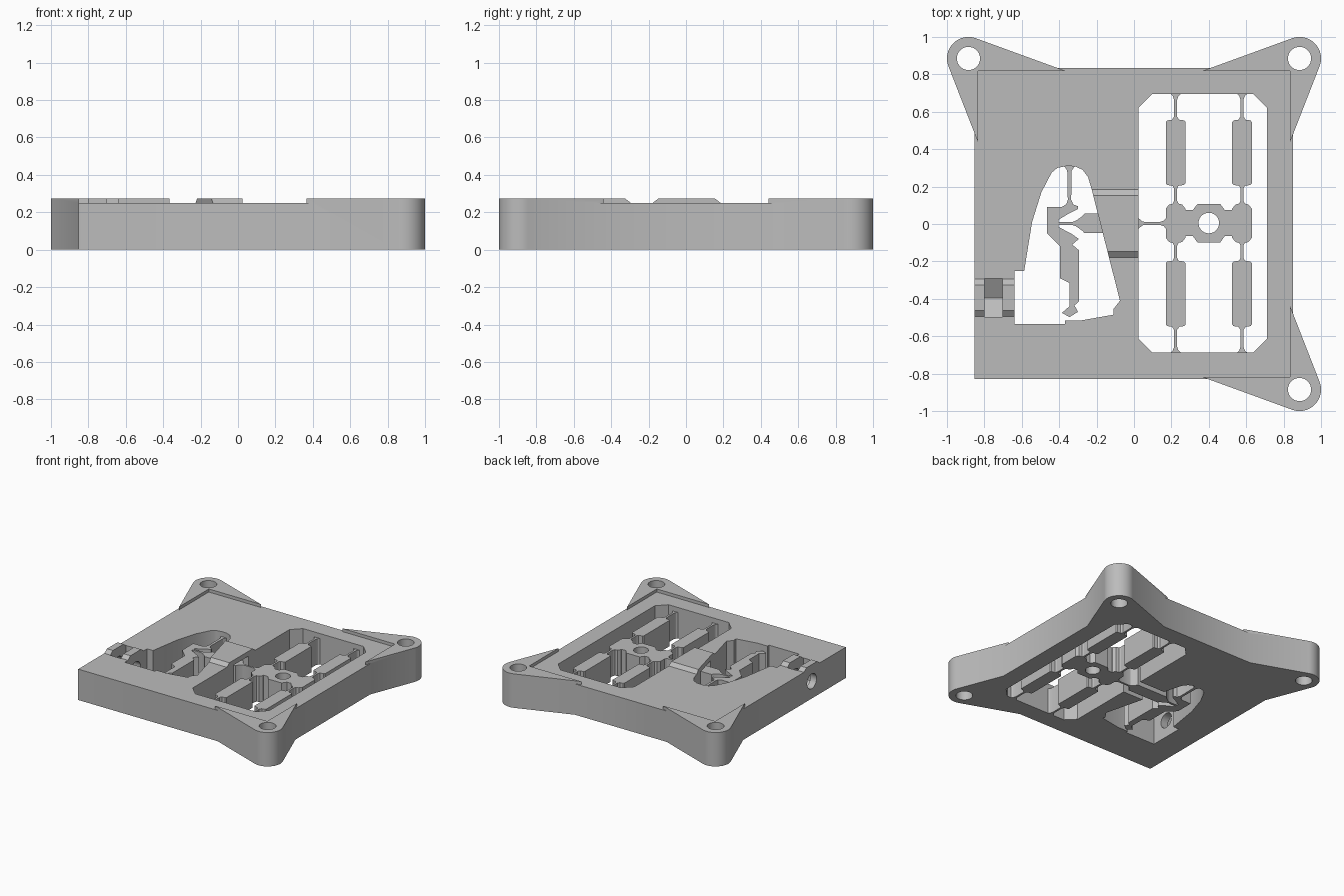
import bpy, bmesh, math
from mathutils import Vector, Matrix

cube = bpy.data.objects.get("Cube")
if cube:
    bpy.data.objects.remove(cube, do_unlink=True)

TOP, RAISED, STAGE = 0.25, 0.275, 0.21

grey = bpy.data.materials.new("machined_grey")
grey.use_nodes = True
grey.diffuse_color = (0.5, 0.5, 0.5, 1)
grey.node_tree.nodes["Principled BSDF"].inputs["Base Color"].default_value = (0.5, 0.5, 0.5, 1)


def prism(name, outline, low, high, axis="z"):
    """Extrude a closed outline; axis x takes outline points as (y, z)."""
    bm = bmesh.new()
    place = (lambda p, h: (p[0], p[1], h)) if axis == "z" else (lambda p, h: (h, p[0], p[1]))
    face = bm.faces.new([bm.verts.new(place(p, low)) for p in outline])
    ext = bmesh.ops.extrude_face_region(bm, geom=[face])
    step = (0, 0, high - low) if axis == "z" else (high - low, 0, 0)
    bmesh.ops.translate(bm, vec=step, verts=[g for g in ext["geom"] if isinstance(g, bmesh.types.BMVert)])
    bmesh.ops.recalc_face_normals(bm, faces=bm.faces)
    mesh = bpy.data.meshes.new(name)
    bm.to_mesh(mesh)
    bm.free()
    ob = bpy.data.objects.new(name, mesh)
    mesh.materials.append(grey)
    bpy.context.collection.objects.link(ob)
    return ob


def combine(target, tool, operation):
    """Apply a boolean and discard the tool."""
    mod = target.modifiers.new(operation, "BOOLEAN")
    mod.operation, mod.object, mod.solver = operation, tool, "EXACT"
    bpy.context.view_layer.objects.active = target
    bpy.ops.object.modifier_apply(modifier=mod.name)
    bpy.data.objects.remove(tool, do_unlink=True)


def rect(x0, x1, y0, y1):
    return [(x0, y0), (x1, y0), (x1, y1), (x0, y1)]


def arc(cx, cy, r, start, end, steps):
    return [(cx + r * math.cos(start + (end - start) * i / steps),
             cy + r * math.sin(start + (end - start) * i / steps)) for i in range(steps + 1)]


def circle(cx, cy, r, n=40):
    return arc(cx, cy, r, 0, math.tau * (n - 1) / n, n - 1)


def tangent_angle(centre, r, tip, side):
    d = Vector(tip) - Vector(centre)
    return math.atan2(d.y, d.x) + side * math.acos(r / d.length)


# Base plate
plate = prism("base_plate", rect(-0.852, 0.85, -0.83, 0.835), 0, TOP)

# Three mounting ears with raised tops, tangent to a round end
centre, radius = (0.885, 0.885), 0.115
tip_a, tip_b = (0.365, 0.818), (0.835, 0.44)
start = tangent_angle(centre, radius, tip_b, 1)
end = tangent_angle(centre, radius, tip_a, -1) % math.tau
ear = [tip_b] + arc(*centre, radius, start, end, 24) + [tip_a, (0.835, 0.818)]
corners = [(1, 1), (-1, 1), (1, -1)]
for sx, sy in corners:
    combine(plate, prism("ear", [(x * sx, y * sy) for x, y in ear], 0, RAISED), "UNION")
for sx, sy in corners:
    combine(plate, prism("hole", circle(0.885 * sx, 0.885 * sy, 0.062), -0.1, 0.5), "DIFFERENCE")


# Chamfered bridge over the coupling and chamfered boss over the screw
def ridge(y0, y1):
    return [(y0, 0.2), (y0, TOP), (y0 + 0.032, RAISED), (y1 - 0.032, RAISED), (y1, TOP), (y1, 0.2)]


combine(plate, prism("bridge", ridge(-0.178, 0.185), -0.28, 0.05, "x"), "UNION")
combine(plate, prism("boss", ridge(-0.495, -0.295), -0.852, -0.62, "x"), "UNION")

# Stage window
x0, x1, y0, y1, c = 0.025, 0.71, -0.687, 0.695, 0.072
window = [(x0 + c, y0), (x1 - c, y0), (x1, y0 + c), (x1, y1 - c),
          (x1 - c, y1), (x0 + c, y1), (x0, y1 - c), (x0, y0 + c)]
combine(plate, prism("window", window, -0.1, 0.5), "DIFFERENCE")

# Lever window with a rounded top
lever_window = [(-0.64, -0.535), (-0.37, -0.535), (-0.37, -0.515), (-0.28, -0.515),
                (-0.11, -0.485), (-0.11, -0.455), (-0.075, -0.41), (-0.225, 0.18),
                (-0.245, 0.25), (-0.275, 0.29), (-0.315, 0.308), (-0.36, 0.31),
                (-0.41, 0.3), (-0.44, 0.275), (-0.495, 0.17), (-0.545, 0.01),
                (-0.587, -0.25), (-0.64, -0.25)]
combine(plate, prism("lever_window", lever_window, -0.1, 0.5), "DIFFERENCE")

# Tunnel for the coupling, screw bore and nut pocket with a V floor
combine(plate, prism("tunnel", rect(-0.3, 0.1, -0.09, 0.1), -0.1, 0.235), "DIFFERENCE")
combine(plate, prism("bore", circle(-0.395, 0.14, 0.06), -1, -0.6, "x"), "DIFFERENCE")
pocket = [(-0.395, 0.022), (-0.292, 0.081), (-0.292, 0.4), (-0.498, 0.4), (-0.498, 0.081)]
combine(plate, prism("pocket", pocket, -0.798, -0.703, "x"), "DIFFERENCE")

# Centre stage with a through hole
stage_outline = [(0.17, -0.065), (0.315, -0.065), (0.34, -0.1), (0.46, -0.1), (0.485, -0.065),
                 (0.63, -0.065), (0.63, 0.075), (0.485, 0.075), (0.46, 0.108), (0.34, 0.108),
                 (0.315, 0.075), (0.17, 0.075)]
stage = prism("centre_stage", stage_outline, 0, STAGE)

# Four flexure arms: thin necks with fillets either side of a stiff block
arm = [(0.065, 0.0525), (0.078, 0.0525), (0.1, 0.035), (0.105, 0.015), (0.12, 0.008),
       (0.185, 0.008), (0.2, 0.015), (0.205, 0.045), (0.213, 0.0525), (0.542, 0.0525),
       (0.55, 0.045), (0.553, 0.02), (0.57, 0.008), (0.66, 0.008), (0.68, 0.015), (0.694, 0.03)]
for x in (0.2225, 0.5775):
    for s in (1, -1):
        side = [(x + w, 0.004 + s * y) for y, w in arm]
        side += [(x - w, 0.004 + s * y) for y, w in reversed(arm)]
        combine(stage, prism("arm", side, 0, STAGE), "UNION")
combine(stage, prism("stage_hole", circle(0.4, 0.005, 0.055), -0.1, 0.5), "DIFFERENCE")

# Coupling bar with a thin neck at each end
half = [(-0.41, 0.008), (-0.33, 0.008), (-0.31, 0.015), (-0.275, 0.04), (-0.265, 0.052),
        (0.01, 0.052), (0.022, 0.03), (0.045, 0.01), (0.06, 0.008), (0.14, 0.008),
        (0.16, 0.015), (0.172, 0.03)]
bar = [(x, 0.003 + w) for x, w in half] + [(x, 0.003 - w) for x, w in reversed(half)]
prism("coupling_bar", bar, 0, STAGE)

# Lever hanging from a thin neck
lever = [(-0.375, 0.312), (-0.357, 0.285), (-0.354, 0.13), (-0.362, 0.105), (-0.385, 0.092),
         (-0.465, 0.092), (-0.465, -0.05), (-0.395, -0.12), (-0.395, -0.29), (-0.345, -0.315),
         (-0.345, -0.44), (-0.385, -0.475), (-0.345, -0.498), (-0.3, -0.47), (-0.318, -0.435),
         (-0.295, -0.415), (-0.295, -0.14), (-0.33, -0.11), (-0.295, -0.08), (-0.33, -0.055),
         (-0.405, -0.015), (-0.405, 0.022), (-0.35, 0.055), (-0.3, 0.08), (-0.3, 0.095),
         (-0.325, 0.105), (-0.336, 0.13), (-0.333, 0.285), (-0.315, 0.312)]
prism("lever", lever, 0, STAGE)

# Smooth the round walls, keep edges crisp
for ob in bpy.context.scene.objects:
    if ob.type == "MESH":
        ob.select_set(True)
        bpy.context.view_layer.objects.active = ob
bpy.ops.object.shade_smooth_by_angle(angle=math.radians(25))
